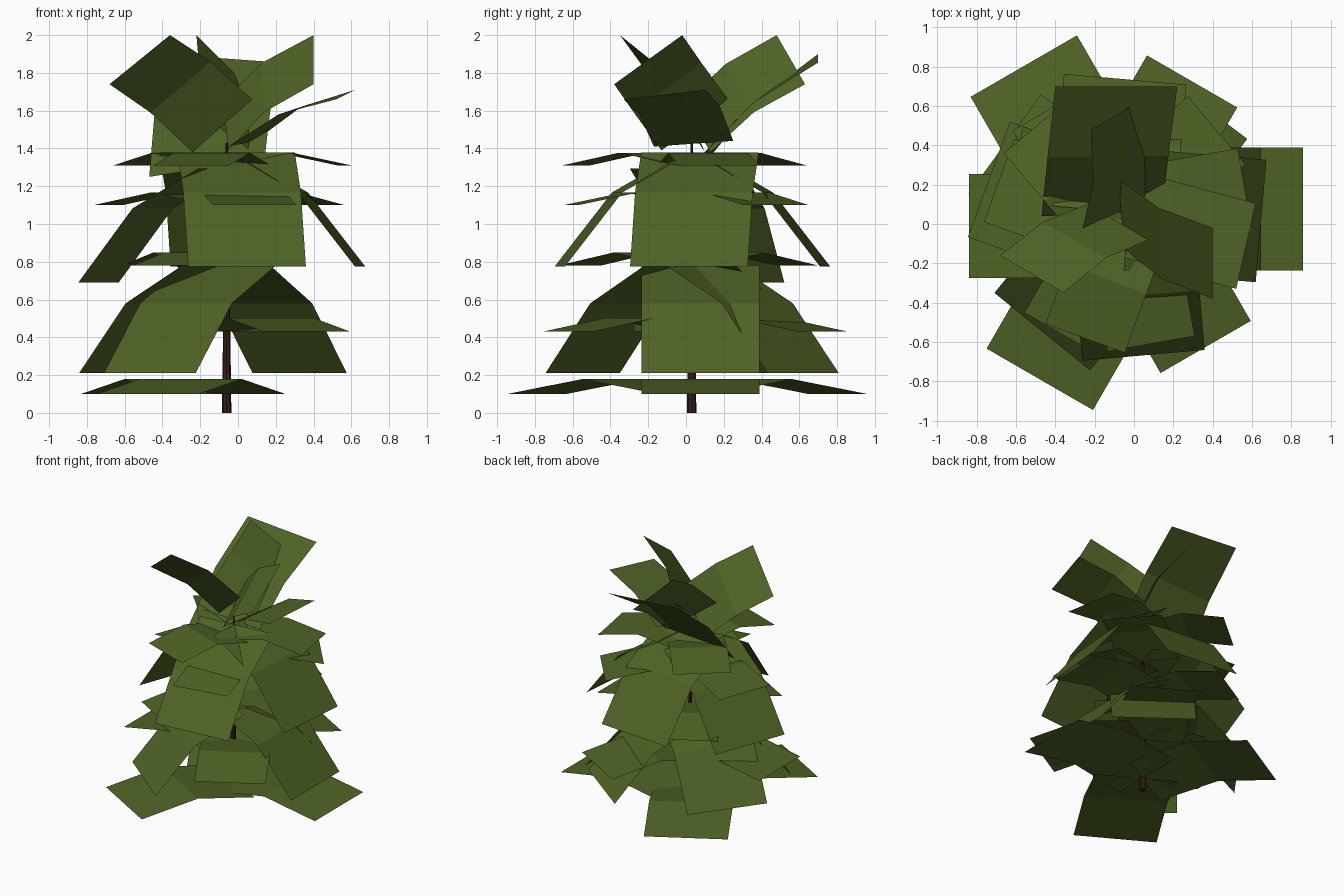
import bpy, bmesh, math
from mathutils import Vector

if "Cube" in bpy.data.objects:
    bpy.data.objects.remove(bpy.data.objects["Cube"])

TX, TY = -0.06, 0.03          # stem axis


def material(name, rgb):
    m = bpy.data.materials.new(name)
    m.diffuse_color = (*rgb, 1)
    m.use_nodes = True
    m.node_tree.nodes["Principled BSDF"].inputs["Base Color"].default_value = m.diffuse_color
    return m


LEAF = material("leaf_green", (0.078, 0.125, 0.019))
BARK = material("dark_bark", (0.035, 0.014, 0.010))


def add_mesh(name, bm, mat):
    me = bpy.data.meshes.new(name)
    bm.to_mesh(me)
    bm.free()
    me.materials.append(mat)
    ob = bpy.data.objects.new(name, me)
    bpy.context.collection.objects.link(ob)


def strip(bm, rows):
    """One folded leaf card from rows of (right, left) points."""
    vs = [[bm.verts.new(p) for p in row] for row in rows]
    for a, b in zip(vs, vs[1:]):
        bm.faces.new((a[0], b[0], b[1], a[1]))


def leaf(bm, angle, width, profile, z0=0.0):
    """Leaf running outwards from the stem; profile is (distance, height)."""
    a = math.radians(angle)
    d = Vector((math.cos(a), math.sin(a), 0))
    left = Vector((-d.y, d.x, 0))
    off = 0.075 * width
    rows = []
    for r, z in profile:
        c = Vector((TX, TY, z0 + z)) + d * r + left * off
        rows.append((c - left * width / 2, c + left * width / 2))
    strip(bm, rows)


def free_leaf(bm, root, tip, bend):
    """Tilted crown leaf given by its root edge and tip edge."""
    root = [Vector(p) for p in root]
    tip = [Vector(p) for p in tip]
    n = (tip[0] - root[0]).cross(root[1] - root[0]).normalized()
    if n.z < 0:
        n = -n
    mid = [(p + q) / 2 + n * bend for p, q in zip(root, tip)]
    strip(bm, [root, mid, tip])


# Stem
bm = bmesh.new()
bmesh.ops.create_cone(bm, cap_ends=True, segments=8, radius1=0.025,
                      radius2=0.006, depth=1.43)
bmesh.ops.translate(bm, verts=bm.verts, vec=(TX, TY, 0.715))
add_mesh("stem", bm, BARK)

# Flat arched whorls: base height, length, width, first angle
whorls = [(0.10, 0.92, 0.625, 0), (0.43, 0.78, 0.53, 60),
          (0.78, 0.665, 0.45, 0), (1.10, 0.655, 0.45, 40),
          (1.31, 0.64, 0.43, 10)]
for i, (z, L, w, a0) in enumerate(whorls):
    bm = bmesh.new()
    for k in range(3):
        leaf(bm, a0 + 120 * k, w,
             [(0, z), (L * 0.5, z + 0.088 * (L + 0.08) ** 0.5 * 0.9), (L, z)])
    add_mesh(f"flat_leaves_{i + 1}", bm, LEAF)

# Large drooping leaves
DROOP = [(0.03, 0.57), (0.40, 0.37), (0.705, 0.0)]
droops = {"lower_drooping_leaves": [(0, 0.21), (53, 0.21), (144, 0.21), (231, 0.21)],
          "upper_drooping_leaves": [(85, 0.775), (160, 0.69), (275, 0.775), (355, 0.775)]}
for name, items in droops.items():
    bm = bmesh.new()
    for ang, z in items:
        k = 1.06 if name.startswith("upper") else 1
        leaf(bm, ang, 0.625, [(r, h * k) for r, h in DROOP], z)
    add_mesh(name, bm, LEAF)

# Upright crown leaves
bm = bmesh.new()
free_leaf(bm, [(-0.05, -0.13, 1.39), (-0.08, 0.23, 1.65)],
          [(0.40, -0.38, 1.74), (0.40, -0.02, 2.0)], 0.05)
free_leaf(bm, [(0.075, -0.08, 1.66), (-0.24, 0.10, 1.38)],
          [(-0.36, -0.35, 2.0), (-0.68, -0.16, 1.74)], 0.05)
free_leaf(bm, [(0.08, 0.13, 1.38), (-0.26, -0.02, 1.63)],
          [(0.04, 0.63, 1.74), (-0.22, 0.48, 2.0)], 0.05)
free_leaf(bm, [(-0.05, -0.17, 1.41), (0.09, 0.25, 1.44)],
          [(0.52, -0.33, 1.66), (0.62, 0.105, 1.71)], 0.05)
free_leaf(bm, [(0.14, 0.06, 1.34), (-0.47, 0.04, 1.25)],
          [(0.22, 0.70, 1.855), (-0.40, 0.70, 1.90)], 0.05)
add_mesh("crown_leaves", bm, LEAF)
